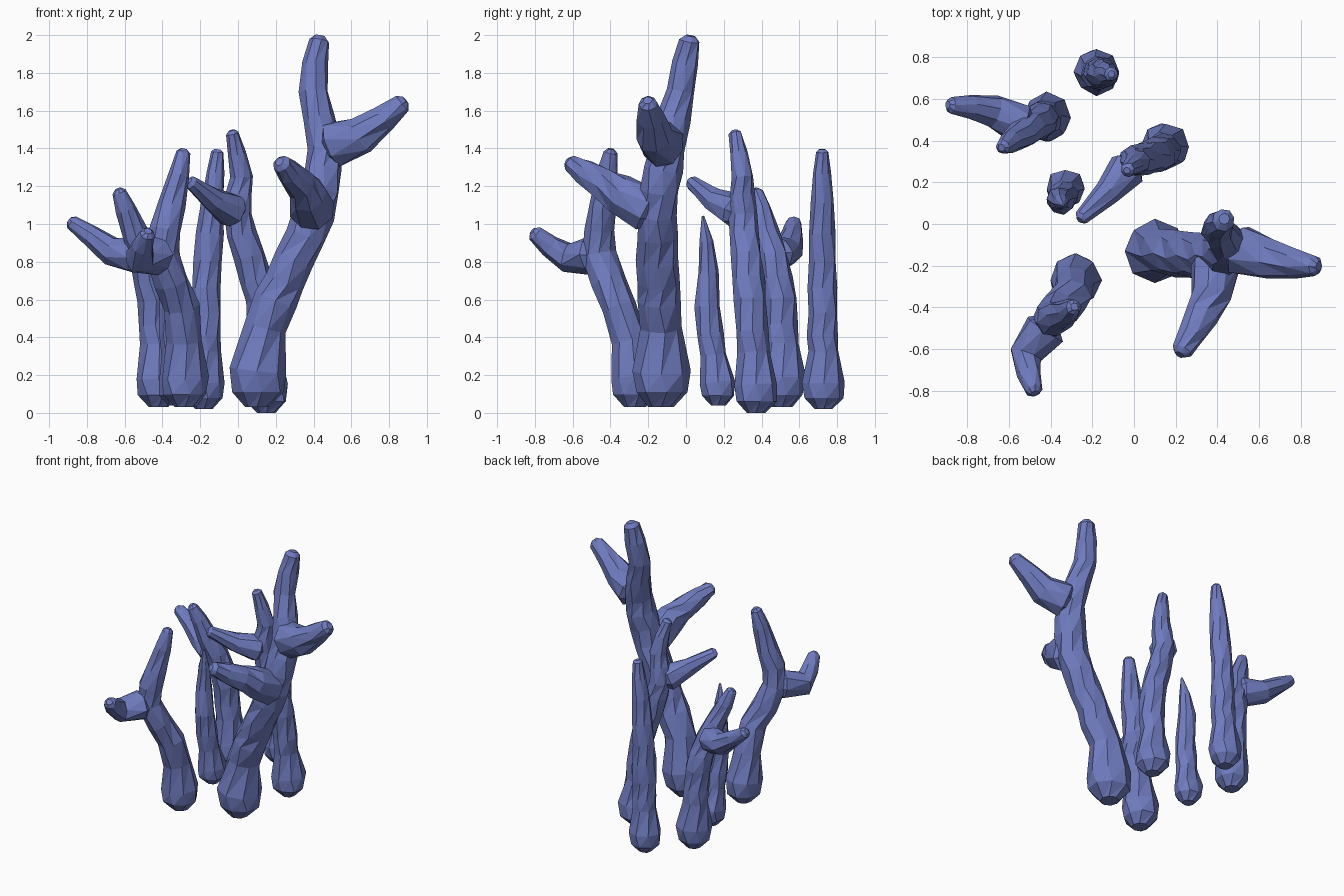
import bpy, bmesh, math, random
from mathutils import Vector

random.seed(4)
SIDES = 8
RING_SPACING = 0.13

cube = bpy.data.objects.get("Cube")
if cube:
    bpy.data.objects.remove(cube)

# Blue material shared by every stalk
blue = bpy.data.materials.new("coral_blue")
blue.use_nodes = True
blue.diffuse_color = (0.16, 0.2, 0.52, 1)
shader = blue.node_tree.nodes["Principled BSDF"]
shader.inputs["Base Color"].default_value = blue.diffuse_color


def smooth_path(points):
    """Evenly spaced centres on a smooth curve through the points."""
    padded = [points[0]] + points + [points[-1]]
    centres = []
    for before, start, end, after in zip(padded, padded[1:], padded[2:], padded[3:]):
        steps = max(1, round((end - start).length / RING_SPACING))
        leave, arrive = (end - before) / 2, (after - start) / 2
        for step in range(steps):
            t = step / steps
            bend = leave * t * (1 - t) ** 2 - arrive * t * t * (1 - t)
            centres.append(start.lerp(end, t * t * (3 - 2 * t)) + bend)
    return centres + [points[-1]]


def tapered(points, radius, power, tip):
    """Rings along a limb, thinning towards a blunt tip."""
    centres = smooth_path(points)
    last = len(centres) - 1
    rings = [(c, radius * (1 - (1 - tip) * (i / last) ** power))
             for i, c in enumerate(centres)]
    end_radius = rings[-1][1]
    forward = (centres[-1] - centres[-2]).normalized()
    rings.append((centres[-1] + forward * end_radius / 2, end_radius / 2))
    return rings


def foot(base, radius):
    """Rounded bulb that the trunk grows out of."""
    angles = [math.radians(a) for a in (-65, -25, 15)]
    return [(base + Vector((0, 0, radius * (1 + 1.1 * math.sin(a)))), radius * math.cos(a))
            for a in angles]


def tube(name, rings):
    """Faceted skin with slightly uneven rings."""
    bm = bmesh.new()
    loops = []
    for i, (centre, radius) in enumerate(rings):
        ahead = rings[min(i + 1, len(rings) - 1)][0]
        behind = rings[max(i - 1, 0)][0]
        turn = Vector((0, 0, 1)).rotation_difference(ahead - behind)
        loop = []
        for k in range(SIDES):
            angle = math.tau * (k + i % 2 / 4) / SIDES
            reach = radius * random.uniform(0.96, 1.1)
            spoke = Vector((math.cos(angle), math.sin(angle), 0)) * reach
            loop.append(bm.verts.new(centre + turn @ spoke))
        loops.append(loop)
    for low, high in zip(loops, loops[1:]):
        for k in range(SIDES):
            n = (k + 1) % SIDES
            bm.faces.new((low[k], low[n], high[n]))
            bm.faces.new((low[k], high[n], high[k]))
    bm.faces.new(reversed(loops[0]))
    bm.faces.new(loops[-1])
    bmesh.ops.recalc_face_normals(bm, faces=bm.faces)
    mesh = bpy.data.meshes.new(name)
    bm.to_mesh(mesh)
    bm.free()
    mesh.materials.append(blue)
    obj = bpy.data.objects.new(name, mesh)
    bpy.context.collection.objects.link(obj)
    return obj


def stalk(name, base, radius, trunk, branches=(), tip=0.4):
    """Bulb and trunk, with each branch fused on at a numbered trunk point."""
    base = Vector(base)
    trunk = [Vector(p) for p in trunk]
    neck = base.lerp(trunk[0], 0.4)
    neck.z = base.z + 2.8 * radius
    girth = 0.72 * radius
    obj = tube(name, foot(base, radius) + tapered([neck] + trunk, girth, 3, tip))
    bpy.context.view_layer.objects.active = obj
    for fork, *points in branches:
        points = [Vector(p) for p in points]
        root = trunk[fork]
        path = [root.lerp(points[0], 0.25)] + points
        arm = tube(name + "_branch", [(root, girth / 2)] + tapered(path, 1.1 * girth, 1, 0.4))
        arm.hide_render = True
        fuse = obj.modifiers.new("fuse", "BOOLEAN")
        fuse.operation = "UNION"
        fuse.solver = "EXACT"
        fuse.object = arm
        bpy.ops.object.modifier_apply(modifier=fuse.name)
        bpy.data.objects.remove(arm)


# Tall stalk with one branch to its left and one to the front
stalk("tall_stalk", (0.1, -0.13, 0.03), 0.15,
      [(0.2, -0.14, 0.6), (0.4, -0.15, 1.05), (0.46, -0.1, 1.4), (0.4, -0.03, 1.7), (0.43, 0.02, 1.97)],
      [(2, (0.65, -0.17, 1.47), (0.87, -0.2, 1.64)),
       (1, (0.37, -0.35, 1.16), (0.23, -0.61, 1.32))], tip=0.5)

# Middle stalk with a branch reaching forward
stalk("middle_stalk", (0.15, 0.37, 0), 0.115,
      [(0.12, 0.34, 0.6), (0, 0.3, 1.05), (0.02, 0.3, 1.25), (-0.03, 0.26, 1.48)],
      [(1, (-0.13, 0.15, 1.13), (-0.25, 0.03, 1.22))])

# Front stalk with a forward hook
stalk("front_stalk", (-0.28, -0.27, 0.03), 0.125,
      [(-0.3, -0.35, 0.56), (-0.4, -0.46, 0.84), (-0.35, -0.44, 1.1), (-0.29, -0.4, 1.38)],
      [(1, (-0.52, -0.63, 0.82), (-0.48, -0.8, 0.95))])

# Forked stalk with a long thin side branch
stalk("forked_stalk", (-0.42, 0.51, 0.03), 0.12,
      [(-0.45, 0.5, 0.6), (-0.5, 0.46, 0.83), (-0.63, 0.37, 1.17)],
      [(1, (-0.67, 0.54, 0.86), (-0.88, 0.57, 1.01))])

# Unbranched stalks: a straight one at the back and a short pointed one
stalk("back_stalk", (-0.18, 0.73, 0.02), 0.11,
      [(-0.16, 0.72, 0.8), (-0.11, 0.72, 1.38)])
stalk("short_stalk", (-0.33, 0.17, 0.04), 0.095,
      [(-0.35, 0.11, 0.56), (-0.36, 0.12, 0.75), (-0.34, 0.09, 1.04)], tip=0.1)
